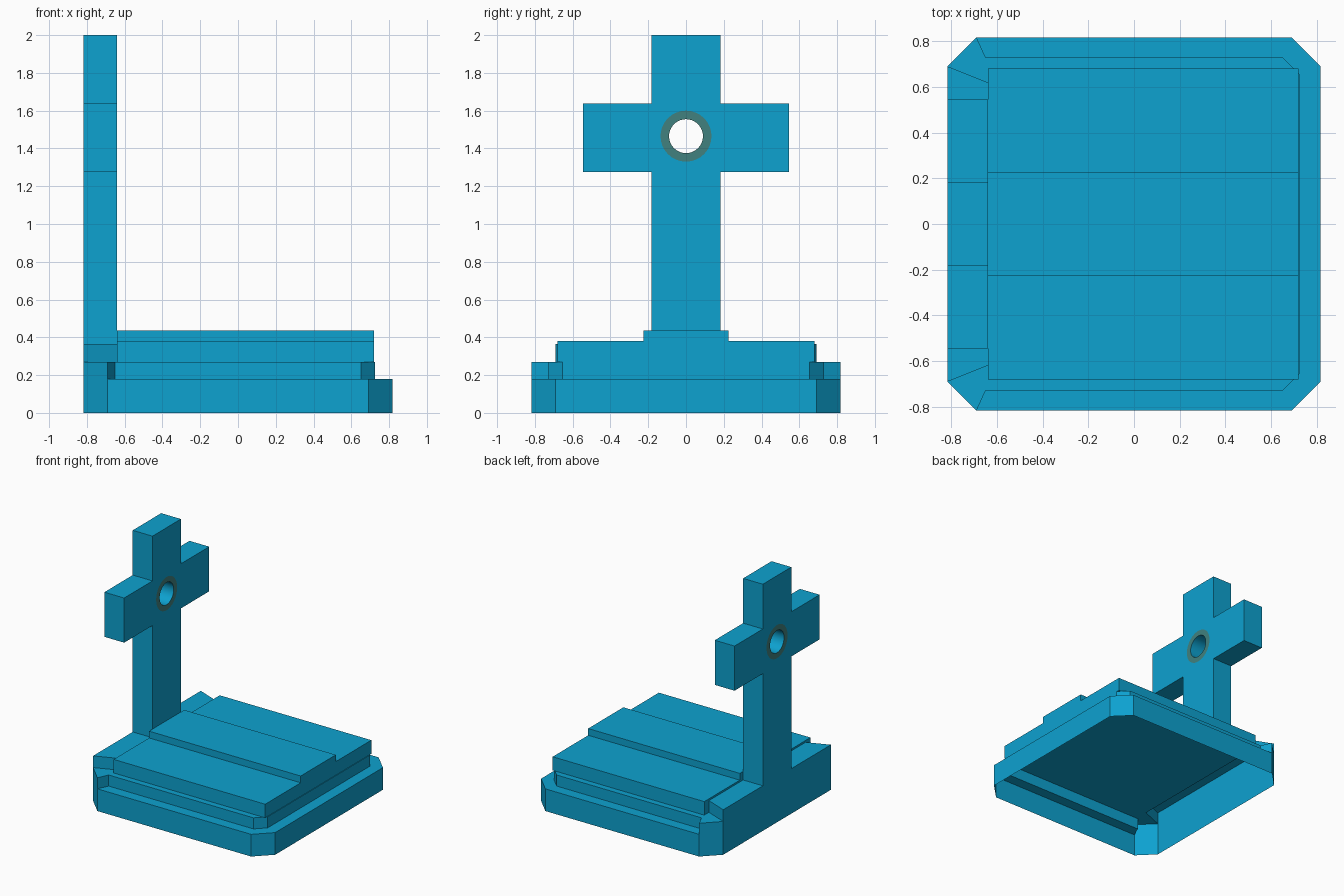
import bpy, bmesh
from math import cos, sin, pi

if "Cube" in bpy.data.objects:
    bpy.data.objects.remove(bpy.data.objects["Cube"])


def material(name, colour):
    m = bpy.data.materials.new(name)
    m.diffuse_color = colour
    m.use_nodes = True
    m.node_tree.nodes["Principled BSDF"].inputs["Base Color"].default_value = m.diffuse_color
    return m


BLUE = material("blue", (0.004, 0.36, 0.63, 1))
RING = material("ring_grey", (0.052, 0.22, 0.21, 1))
BACK, FRONT = -0.817, -0.64      # depth of the headstone


def finish(bm, name):
    bmesh.ops.remove_doubles(bm, verts=bm.verts[:], dist=0.0005)
    bmesh.ops.recalc_face_normals(bm, faces=bm.faces[:])
    me = bpy.data.meshes.new(name)
    bm.to_mesh(me)
    bm.free()
    me.materials.append(BLUE)
    me.materials.append(RING)
    ob = bpy.data.objects.new(name, me)
    bpy.context.collection.objects.link(ob)
    return ob


def extrude_x(bm, dist):
    geo = bmesh.ops.extrude_face_region(bm, geom=bm.faces[:])["geom"]
    bmesh.ops.translate(bm, vec=(dist, 0, 0),
                        verts=[g for g in geo if isinstance(g, bmesh.types.BMVert)])


# Grave kerb: open-bottomed stepped shell, both halves made by mirroring y
bm = bmesh.new()
a, b, c, d, e = (BACK, -.69), (-.69, -.817), (.69, -.817), (.817, -.69), (.817, 0)
p, q, r, t = (-.65, -.73), (.65, -.73), (.725, -.655), (.725, 0)
k, n, m = (FRONT, -.62), (FRONT, 0), (BACK, 0)
walls = [(b, c, 0, .18), (c, d, 0, .18), (d, e, 0, .18),          # outer walls
         (a, b, 0, .27), (m, a, 0, .365),                         # back walls
         (p, q, .18, .27), (q, r, .18, .27), (r, t, .18, .27),    # inner step
         (b, p, .18, .27), (a, k, .27, .365)]                     # corner steps
flats = [((b, c, q, p), .18), ((c, d, r, q), .18), ((d, e, t, r), .18),
         ((a, b, p, k), .27), ((k, p, q, r, t, n), .27), ((m, a, k, n), .365)]
for s in (1, -1):
    def add(points):
        vs = [bm.verts.new((x, y * s, z)) for x, y, z in points]
        bm.faces.new(vs if s == 1 else vs[::-1])
    for u, v, lo, hi in walls:
        add([(*u, lo), (*v, lo), (*v, hi), (*u, hi)])
    for loop, z in flats:
        add([(x, y, z) for x, y in loop])
finish(bm, "kerb")

# Stepped cover slab
bm = bmesh.new()
half = [(.68, .27), (.68, .38), (.225, .38), (.225, .435)]
profile = half + [(-y, z) for y, z in reversed(half)]
bm.faces.new([bm.verts.new((FRONT, y, z)) for y, z in profile])
extrude_x(bm, .72 - FRONT)
bmesh.ops.recalc_face_normals(bm, faces=bm.faces[:])
bmesh.ops.delete(bm, geom=[f for f in bm.faces if f.normal.z < -.9], context='FACES_ONLY')
finish(bm, "cover_slab")

# Upright cross with a round hole and a coloured ring around it
bm = bmesh.new()
HZ, SEG = 1.465, 32


def loop_verts(points):
    return [bm.verts.new((BACK, y, z)) for y, z in points]


def close_edges(vs):
    return [bm.edges.new((vs[i - 1], vs[i])) for i in range(len(vs))]


half = [(.182, .365), (.182, 1.275), (.545, 1.275), (.545, 1.637), (.182, 1.637), (.182, 2)]
outline = loop_verts(half + [(-y, z) for y, z in reversed(half)])
outer, inner = [loop_verts([(R * cos(2 * pi * i / SEG), HZ + R * sin(2 * pi * i / SEG))
                            for i in range(SEG)]) for R in (.135, .09)]
bmesh.ops.triangle_fill(bm, edges=close_edges(outline) + close_edges(outer), use_beauty=True)
for i in range(SEG):
    bm.faces.new((outer[i - 1], outer[i], inner[i], inner[i - 1]))
extrude_x(bm, FRONT - BACK)
bmesh.ops.recalc_face_normals(bm, faces=bm.faces[:])
for f in bm.faces:
    far = max(((v.co.y ** 2 + (v.co.z - HZ) ** 2) ** .5 for v in f.verts))
    f.material_index = int(abs(f.normal.x) > .5 and far < .136)
bmesh.ops.delete(bm, geom=[f for f in bm.faces if f.normal.z < -.9
                           and f.calc_center_median().z < .4], context='FACES_ONLY')
cross = finish(bm, "upright_cross")
bpy.context.view_layer.objects.active = cross
cross.select_set(True)
bpy.ops.object.shade_smooth_by_angle()
